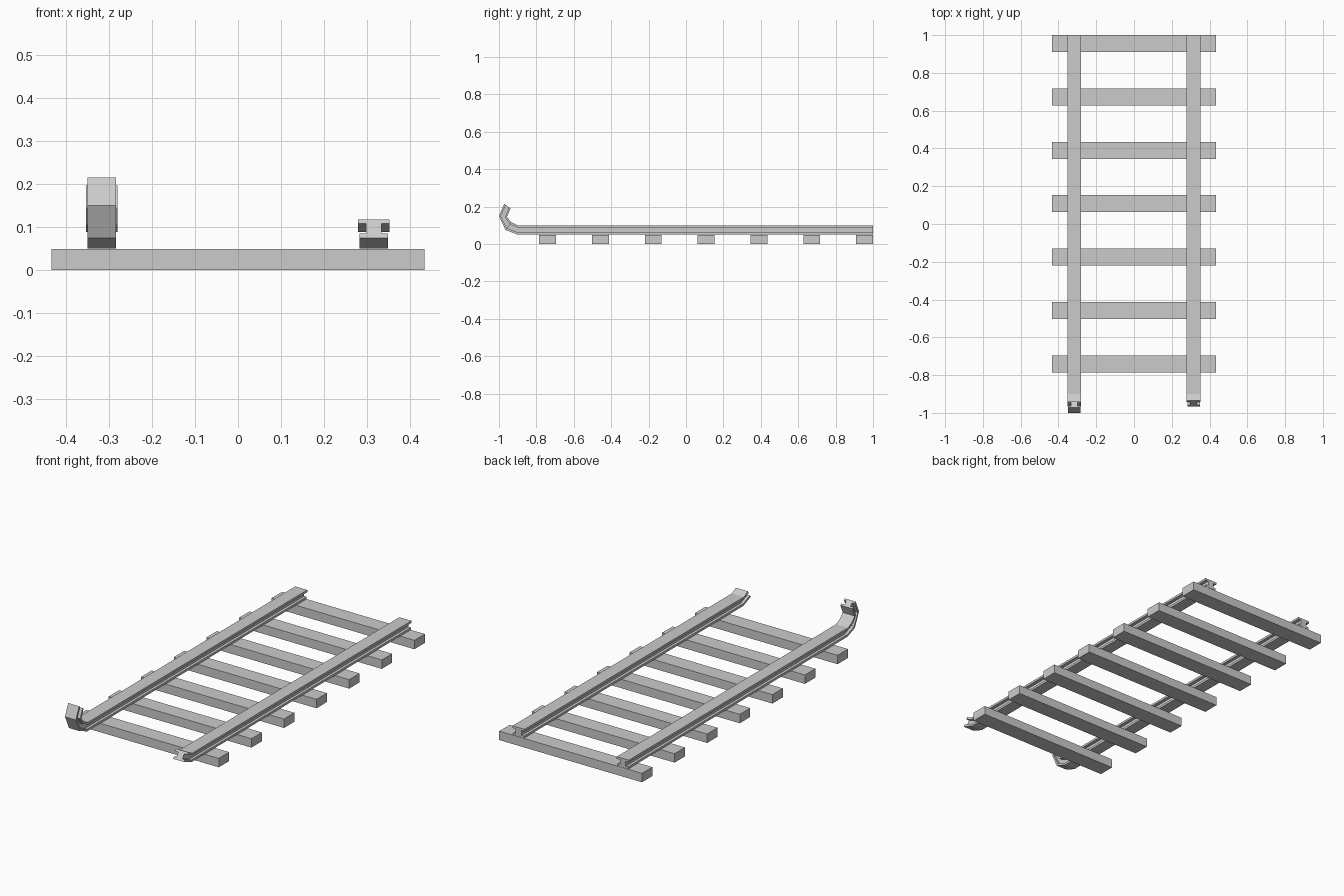
import bpy
import bmesh
from mathutils import Vector

if "Cube" in bpy.data.objects:
    bpy.data.objects.remove(bpy.data.objects["Cube"])

# I-beam rail section: (half width offset, height fraction from foot to head)
HALF_FOOT, HALF_WEB, HALF_HEAD = 0.033, 0.018, 0.0365
half = [(HALF_FOOT, 0), (HALF_FOOT, 0.24), (HALF_WEB, 0.24),
        (HALF_WEB, 0.76), (HALF_HEAD, 0.76), (HALF_HEAD, 1)]
SECTION = half + [(-x, t) for x, t in reversed(half)]

# Stations along a rail: foot (y, z) and head (y, z), curling up at the front
STATIONS = [((1.0, 0.05), (1.0, 0.10)),
            ((-0.90, 0.05), (-0.90, 0.10)),
            ((-0.965, 0.075), (-0.935, 0.118)),
            ((-1.0, 0.15), (-0.957, 0.143)),
            ((-0.972, 0.215), (-0.938, 0.19))]


def finish(name, bm):
    bmesh.ops.recalc_face_normals(bm, faces=bm.faces)
    mesh = bpy.data.meshes.new(name)
    bm.to_mesh(mesh)
    bm.free()
    obj = bpy.data.objects.new(name, mesh)
    bpy.context.collection.objects.link(obj)
    return obj


def rail(name, x, stations):
    bm = bmesh.new()
    rings = []
    for foot, head in stations:
        a, b = Vector((x, *foot)), Vector((x, *head))
        rings.append([bm.verts.new(a.lerp(b, t) + Vector((dx, 0, 0)))
                      for dx, t in SECTION])
    n = len(SECTION)
    for r, s in zip(rings, rings[1:]):
        for i in range(n):
            j = (i + 1) % n
            bm.faces.new((r[i], r[j], s[j], s[i]))
    # end caps
    bm.faces.new(rings[0])
    bm.faces.new(rings[-1])
    return finish(name, bm)


def sleeper(name, y):
    bm = bmesh.new()
    bmesh.ops.create_cube(bm, size=1)
    bmesh.ops.scale(bm, vec=(0.866, 0.09, 0.049), verts=bm.verts)
    bmesh.ops.translate(bm, vec=(0, y, 0.0245), verts=bm.verts)
    return finish(name, bm)


# Broken rails: the left one curls further than the right one
rail("left_rail", -0.3165, STATIONS)
rail("right_rail", 0.3155, STATIONS[:3])

# Sleepers
for k in range(7):
    sleeper(f"sleeper_{k + 1}", 0.955 - 0.2825 * k)
